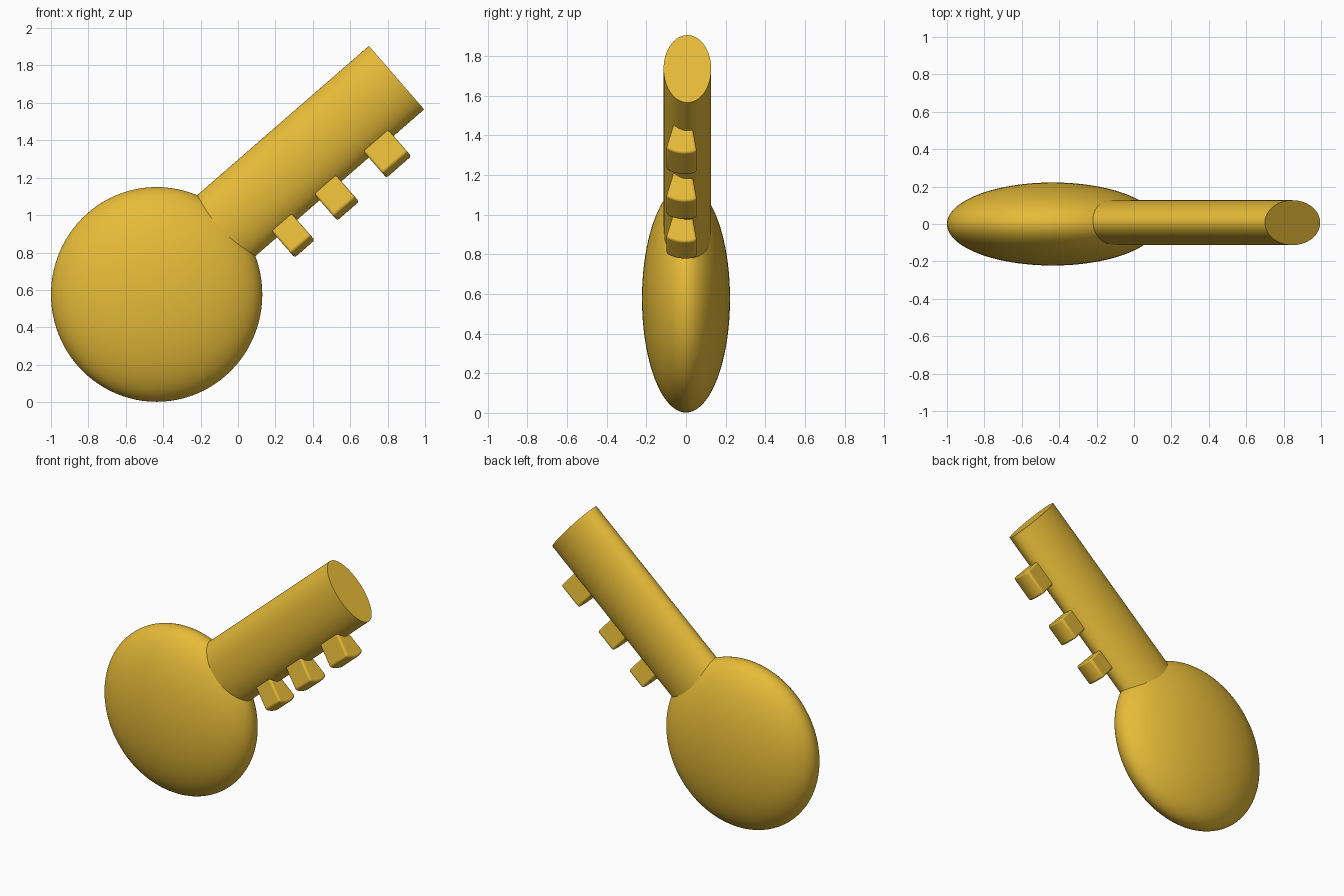
import bpy, bmesh, math
from mathutils import Matrix, Vector

if "Cube" in bpy.data.objects:
    bpy.data.objects.remove(bpy.data.objects["Cube"])

mat = bpy.data.materials.new("golden_yellow")
mat.diffuse_color = (0.80, 0.50, 0.04, 1)
mat.use_nodes = True
mat.node_tree.nodes["Principled BSDF"].inputs["Base Color"].default_value = mat.diffuse_color

# Shaft frame: local X runs along the shaft, local Z points away from the teeth,
# origin is the centre of the far end cap
ANGLE = math.radians(41)
FRAME = Matrix.Translation((0.8475, 0, 1.735)) @ Matrix.Rotation(-ANGLE, 4, 'Y')


def finish(name, bm, matrix, angle=40):
    bm.transform(matrix)
    bmesh.ops.recalc_face_normals(bm, faces=bm.faces)
    mesh = bpy.data.meshes.new(name)
    bm.to_mesh(mesh)
    bm.free()
    obj = bpy.data.objects.new(name, mesh)
    bpy.context.collection.objects.link(obj)
    mesh.materials.append(mat)
    bpy.ops.object.select_all(action='DESELECT')
    obj.select_set(True)
    bpy.context.view_layer.objects.active = obj
    bpy.ops.object.shade_smooth_by_angle(angle=math.radians(angle))
    return obj


# Flattened round head
bm = bmesh.new()
bmesh.ops.create_uvsphere(bm, u_segments=96, v_segments=48, radius=1)
finish("head", bm, Matrix.Translation((-0.435, 0, 0.576)) @ Matrix.Diagonal((0.565, 0.222, 0.574, 1)))

# Oval shaft, its lower end buried in the head
LENGTH = 1.42
bm = bmesh.new()
bmesh.ops.create_cone(bm, cap_ends=True, segments=96, radius1=1, radius2=1, depth=LENGTH)
finish("shaft", bm, FRAME @ Matrix.Translation((-LENGTH / 2, 0.007, 0))
       @ Matrix.Diagonal((1, 0.12, 0.225, 1)) @ Matrix.Rotation(math.pi / 2, 4, 'Y')
       @ Matrix.Identity(4))


def tooth(name, centre, half):
    """Flared block with a bulging tip, extruded along the shaft."""
    bm = bmesh.new()
    profile = [(-0.045, -0.10), (-0.1, -0.335)]
    for i in range(1, 8):                      # curved tip
        t = i / 8
        profile.append((-0.1 + 0.155 * t, -0.335 - 0.02 * t - 0.09 * t * (1 - t)))
    profile += [(0.055, -0.355), (0.02, -0.10)]
    face = bm.faces.new([bm.verts.new((centre - half, y, z)) for y, z in profile])
    moved = bmesh.ops.extrude_face_region(bm, geom=[face])["geom"]
    bmesh.ops.translate(bm, vec=Vector((2 * half, 0, 0)),
                        verts=[v for v in moved if isinstance(v, bmesh.types.BMVert)])
    obj = finish(name, bm, FRAME)
    bevel = obj.modifiers.new("soft_edges", 'BEVEL')
    bevel.width = 0.012
    bevel.segments = 3
    bevel.limit_method = 'ANGLE'
    bevel.angle_limit = math.radians(40)


# Three teeth, growing towards the far end
for name, centre, half in (("outer_tooth", -0.304, 0.088),
                           ("middle_tooth", -0.663, 0.077),
                           ("inner_tooth", -0.971, 0.071)):
    tooth(name, centre, half)
